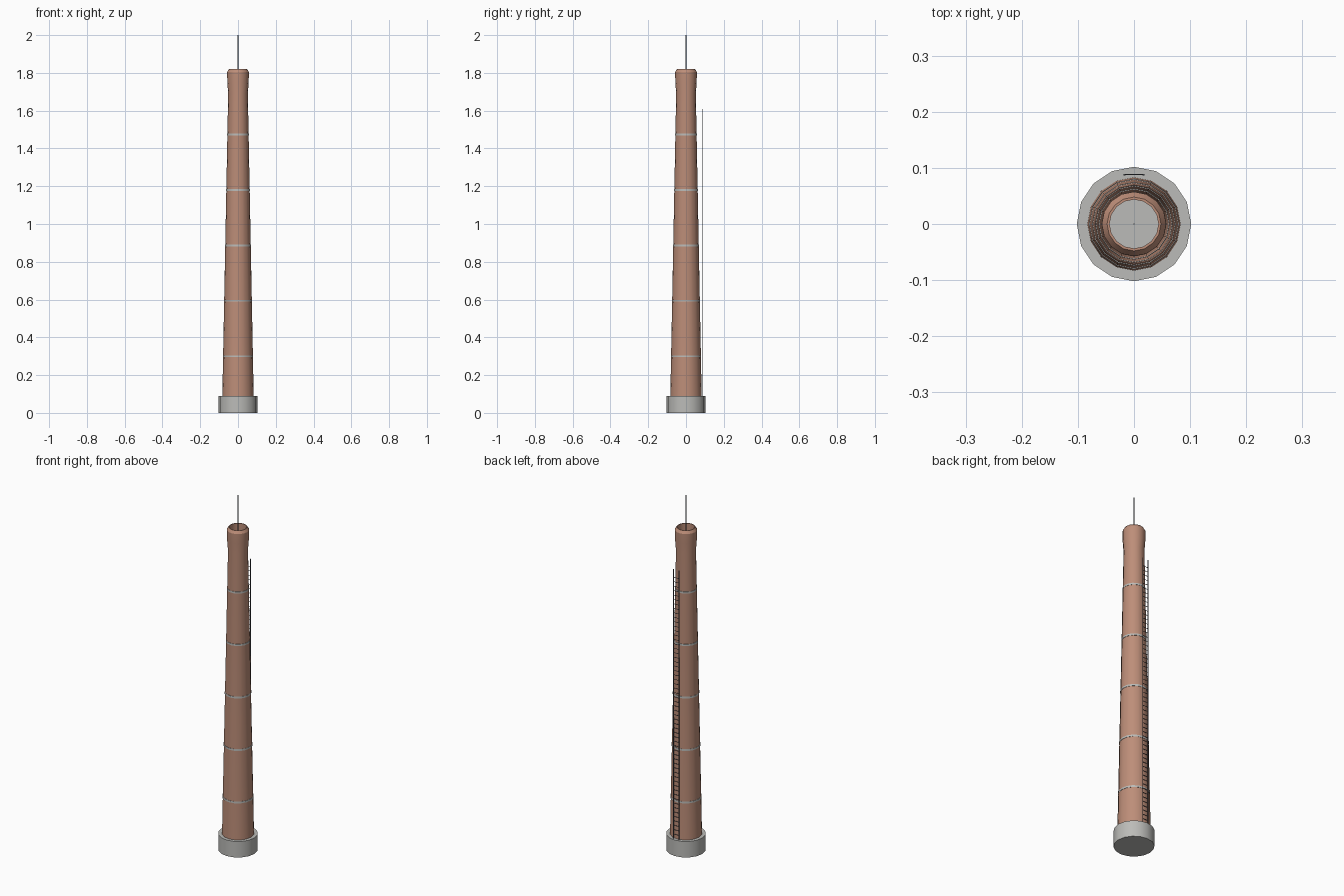
import bpy, math

cube = bpy.data.objects.get("Cube")
if cube:
    bpy.data.objects.remove(cube)

SIDES = 16


def material(name, rgb):
    m = bpy.data.materials.new(name)
    m.use_nodes = True
    m.diffuse_color = (*rgb, 1)
    m.node_tree.nodes["Principled BSDF"].inputs["Base Color"].default_value = (*rgb, 1)
    return m


brick = material("brick", (0.51, 0.27, 0.19))
concrete = material("concrete", (0.50, 0.50, 0.48))
steel = material("dark steel", (0.10, 0.11, 0.13))


def lathe(name, profile, mat, closed=True, sides=SIDES):
    """Spin a radius/height profile around z; a closed profile makes a ring."""
    n = len(profile)
    verts = [(r * math.cos(a), r * math.sin(a), z)
             for a in (math.tau * i / sides for i in range(sides))
             for r, z in profile]
    faces = []
    for i in range(sides):
        j = (i + 1) % sides
        for k in range(n if closed else n - 1):
            m = (k + 1) % n
            faces.append((i * n + k, j * n + k, j * n + m, i * n + m))
    if not closed:
        faces.append([i * n for i in reversed(range(sides))])
        faces.append([i * n + n - 1 for i in range(sides)])
    mesh = bpy.data.meshes.new(name)
    mesh.from_pydata(verts, [], faces)
    mesh.materials.append(mat)
    obj = bpy.data.objects.new(name, mesh)
    bpy.context.collection.objects.link(obj)
    bpy.ops.object.select_all(action="DESELECT")
    obj.select_set(True)
    bpy.context.view_layer.objects.active = obj
    bpy.ops.object.shade_smooth_by_angle(angle=math.radians(30))
    return obj


def box(name, center, size, mat):
    bpy.ops.mesh.primitive_cube_add(size=1, location=center)
    obj = bpy.context.object
    obj.name = name
    obj.scale = size
    obj.data.materials.append(mat)
    return obj


# Footing
BASE_TOP = 0.09
lathe("footing", [(0.102, 0), (0.102, BASE_TOP)], concrete, closed=False)

# Hollow tapered shaft with a flared, chamfered crown
NECK_Z, R_LOW, R_NECK = 1.69, 0.083, 0.052
lathe("chimney_shaft", [(R_LOW, BASE_TOP), (R_NECK, NECK_Z), (0.0565, 1.75),
                        (0.0575, 1.805), (0.048, 1.82), (0.0435, 1.82),
                        (0.0435, BASE_TOP)], brick)

# Reinforcing bands follow the taper
for i in range(5):
    z = 0.30 + i * 0.2935

    def radius(h):
        return R_LOW + (R_NECK - R_LOW) * (h - BASE_TOP) / (NECK_Z - BASE_TOP)
    low, high = z - 0.005, z + 0.005
    lathe(f"band_{i + 1}", [(radius(low) - 0.004, low), (radius(low) + 0.0015, low),
                            (radius(high) + 0.0015, high), (radius(high) - 0.004, high)],
          concrete)

# Lightning rod
lathe("lightning_rod", [(0.0015, 1.78), (0.0015, 2.0)], steel, closed=False, sides=8)

# Service ladder on the back
LADDER_Y, LADDER_TOP, HALF = 0.088, 1.61, 0.017
for side, x in (("left", HALF), ("right", -HALF)):
    box(f"ladder_rail_{side}", (x, LADDER_Y, (BASE_TOP + LADDER_TOP) / 2),
        (0.003, 0.003, LADDER_TOP - BASE_TOP), steel)
PITCH = 0.025
for i in range(1, int((LADDER_TOP - BASE_TOP) / PITCH)):
    box(f"ladder_rung_{i}", (0, LADDER_Y, BASE_TOP + i * PITCH),
        (2 * HALF, 0.002, 0.002), steel)
